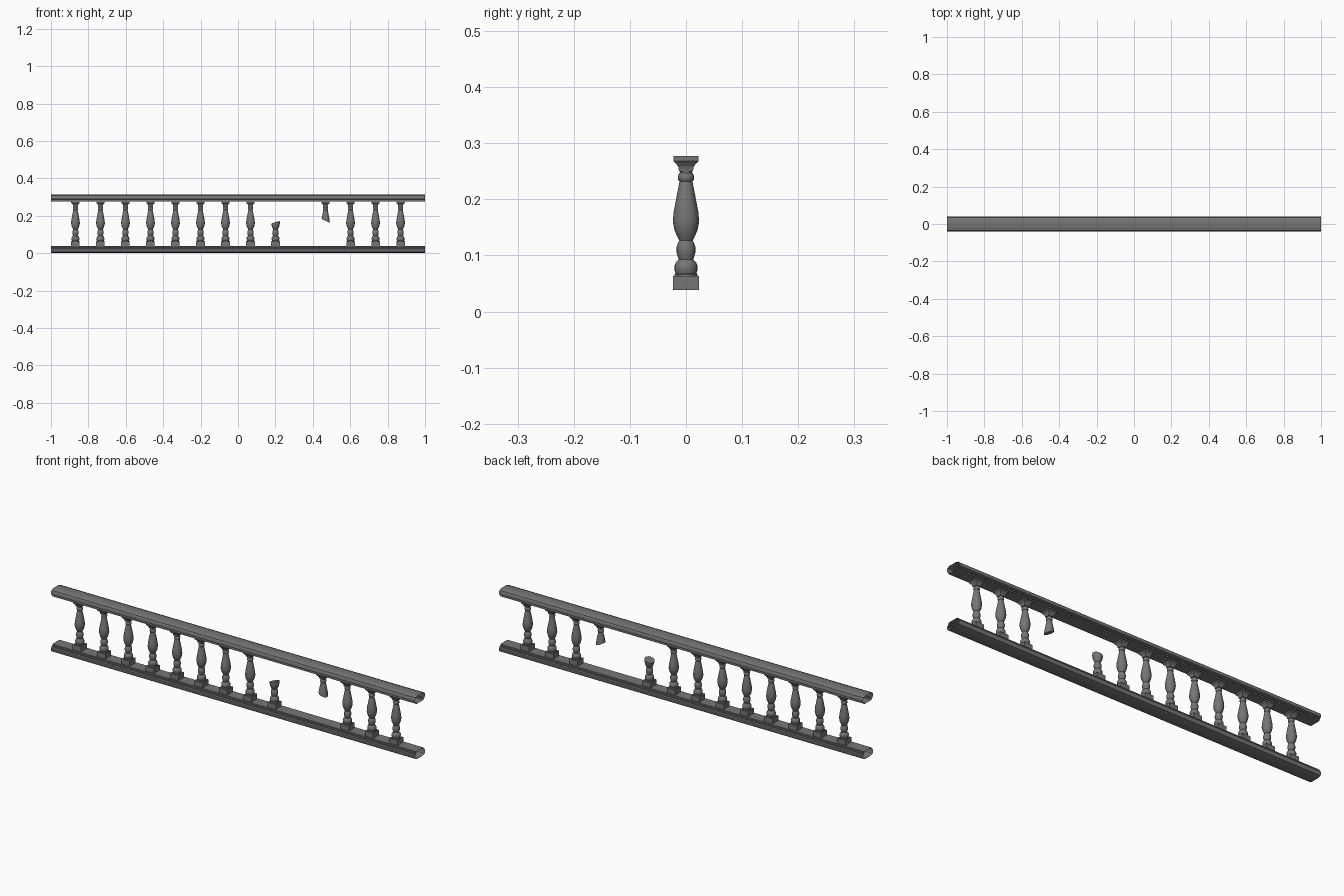
import bpy, bmesh, math
from mathutils import Vector

if "Cube" in bpy.data.objects:
    bpy.data.objects.remove(bpy.data.objects["Cube"])

stone = bpy.data.materials.new("dark grey stone")
stone.diffuse_color = (0.18, 0.18, 0.18, 1)
stone.use_nodes = True
stone.node_tree.nodes["Principled BSDF"].inputs["Base Color"].default_value = stone.diffuse_color

SPACING = 0.1337
COUNT = 14

# Half profiles, (half width, height)
PLINTH = [(0, 0.038), (0.0228, 0.038), (0.0228, 0.063), (0, 0.063)]
SHAFT = [(0.0205, 0.062), (0.0205, 0.066), (0.0185, 0.068), (0.0208, 0.074),
         (0.0208, 0.081), (0.0180, 0.088), (0.0130, 0.093), (0.0150, 0.099),
         (0.0170, 0.106), (0.0170, 0.114), (0.0150, 0.121), (0.0120, 0.127),
         (0.0160, 0.134), (0.0205, 0.145), (0.0235, 0.160), (0.0220, 0.177),
         (0.0185, 0.196), (0.0150, 0.214), (0.0115, 0.232), (0.0140, 0.235),
         (0.0145, 0.240), (0.0130, 0.245), (0.0105, 0.247), (0.0105, 0.252)]
CAPITAL = [(0, 0.250), (0.0125, 0.250), (0.0135, 0.257), (0.0150, 0.260),
           (0.0215, 0.267), (0.0225, 0.268), (0.0225, 0.277), (0, 0.277)]
RAIL = [(0.028, 0.0), (0.028, 0.006), (0.033, 0.007), (0.033, 0.012),
        (0.039, 0.015), (0.039, 0.026), (0.035, 0.033), (0.022, 0.038)]


def lathe(bm, profile, sides):
    """Sweep a profile round z; four sides give a square section."""
    turn, scale = (math.pi / 4, math.sqrt(2)) if sides == 4 else (0, 1)
    rings = []
    for r, z in profile:
        if r == 0:
            rings.append([bm.verts.new((0, 0, z))] * sides)
        else:
            rings.append([bm.verts.new((r * scale * math.cos(turn + math.tau * i / sides),
                                        r * scale * math.sin(turn + math.tau * i / sides), z))
                          for i in range(sides)])
    for a, b in zip(rings, rings[1:]):
        for i in range(sides):
            j = (i + 1) % sides
            quad = list(dict.fromkeys((a[i], a[j], b[j], b[i])))
            bm.faces.new(quad).smooth = sides > 4


def finish(bm, name):
    mesh = bpy.data.meshes.new(name)
    bm.to_mesh(mesh)
    bm.free()
    mesh.materials.append(stone)
    return mesh


def place(mesh, name, x=0):
    ob = bpy.data.objects.new(name, mesh)
    ob.location.x = x
    bpy.context.collection.objects.link(ob)
    bpy.ops.object.select_all(action='DESELECT')
    ob.select_set(True)
    bpy.context.view_layer.objects.active = ob
    bpy.ops.object.shade_smooth_by_angle(angle=math.radians(35))
    return ob


def baluster(name, cut=None):
    """A turned baluster; cut = (point, normal) snaps off the normal side."""
    bm = bmesh.new()
    lathe(bm, PLINTH, 4)
    lathe(bm, SHAFT, 16)
    lathe(bm, CAPITAL, 4)
    if cut:
        geom = bm.verts[:] + bm.edges[:] + bm.faces[:]
        res = bmesh.ops.bisect_plane(bm, geom=geom, plane_co=Vector(cut[0]),
                                     plane_no=Vector(cut[1]), clear_outer=True)
        edges = [e for e in res['geom_cut'] if isinstance(e, bmesh.types.BMEdge)]
        bmesh.ops.holes_fill(bm, edges=edges, sides=0)
    bmesh.ops.recalc_face_normals(bm, faces=bm.faces[:])
    return finish(bm, name)


def rail(name, base, direction):
    """Open-ended moulded rail; direction -1 turns the profile upside down."""
    bm = bmesh.new()
    loop = RAIL + [(-y, z) for y, z in reversed(RAIL)]
    ends = [[bm.verts.new((x, y, base + direction * z)) for y, z in loop] for x in (-1, 1)]
    n = len(loop)
    for i in range(n):
        j = (i + 1) % n
        quad = [ends[0][i], ends[0][j], ends[1][j], ends[1][i]]
        bm.faces.new(quad if direction < 0 else quad[::-1])
    bm.normal_update()
    # make the faces point away from the rail's core
    core = Vector((0, 0, base + direction * 0.019))
    flip = [f for f in bm.faces if f.normal.dot(f.calc_center_median() - core) < 0]
    bmesh.ops.reverse_faces(bm, faces=flip)
    return place(finish(bm, name), name)


# Rails
rail("top_rail", 0.275, 1)
rail("bottom_rail", 0.038, -1)

# Balusters: one broken stump, one missing, one broken hanging piece
whole = baluster("baluster")
stump = baluster("broken_stump", ((0, 0, 0.164), (-0.30, 0.1, 1)))
hanging = baluster("broken_hanging_piece", ((0, 0, 0.173), (-0.42, 0, -1)))
for i in range(COUNT):
    x = (i - (COUNT - 1) / 2) * SPACING
    if i == 9:
        continue
    mesh = {8: stump, 10: hanging}.get(i, whole)
    place(mesh, mesh.name, x)
